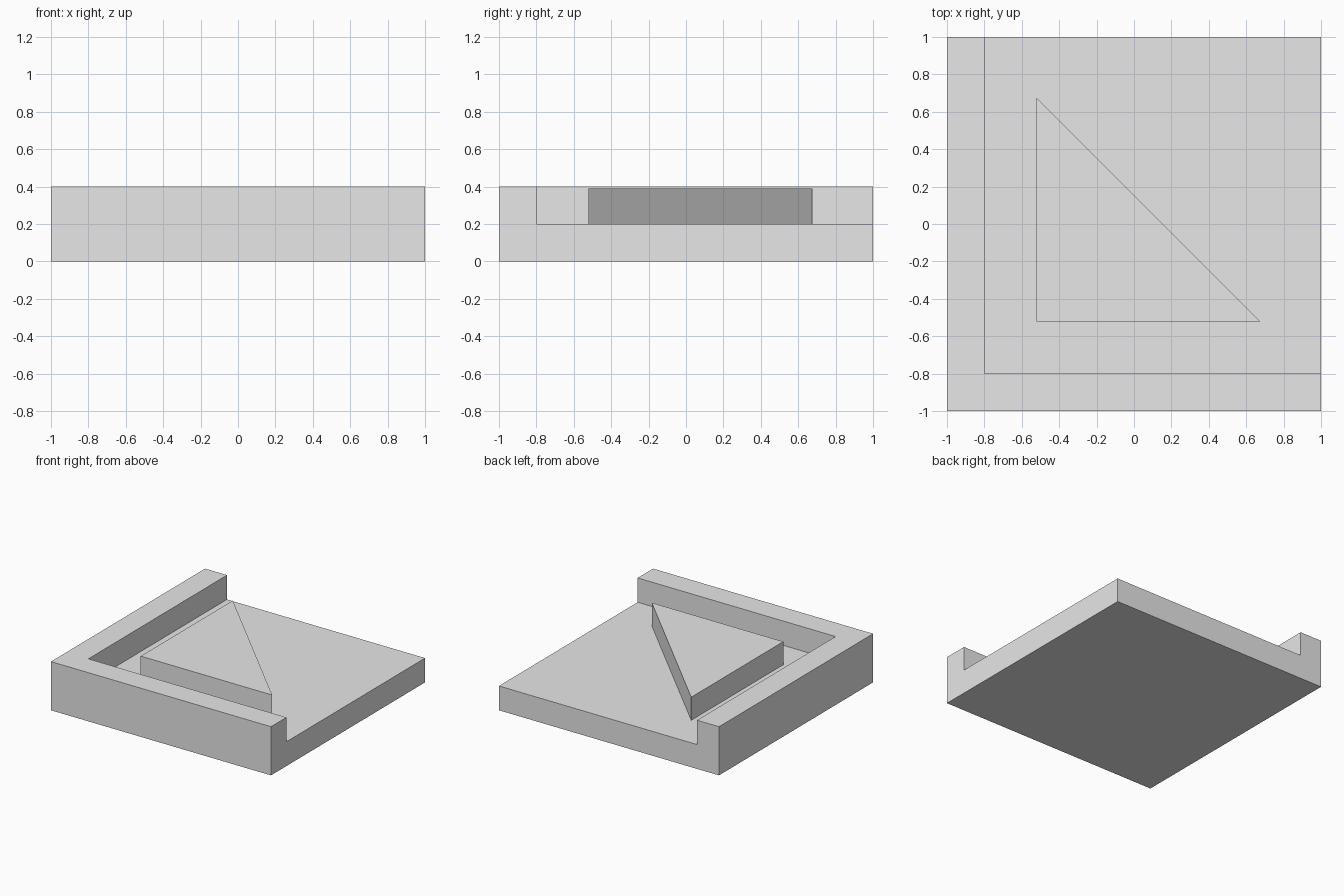
import bpy
import bmesh

cube = bpy.data.objects.get("Cube")
if cube:
    bpy.data.objects.remove(cube, do_unlink=True)

# Single plain grey finish
grey = bpy.data.materials.new("light_grey")
grey.use_nodes = True
colour = (0.8, 0.8, 0.8, 1)
grey.diffuse_color = colour
grey.node_tree.nodes["Principled BSDF"].inputs["Base Color"].default_value = colour


def prism(name, outline, bottom, top):
    """Extrude a flat outline upward into a closed solid."""
    bm = bmesh.new()
    face = bm.faces.new([bm.verts.new((x, y, bottom)) for x, y in outline])
    result = bmesh.ops.extrude_face_region(bm, geom=[face], use_keep_orig=True)
    raised = [v for v in result["geom"] if isinstance(v, bmesh.types.BMVert)]
    bmesh.ops.translate(bm, verts=raised, vec=(0, 0, top - bottom))
    bmesh.ops.recalc_face_normals(bm, faces=bm.faces)
    mesh = bpy.data.meshes.new(name)
    bm.to_mesh(mesh)
    bm.free()
    mesh.materials.append(grey)
    obj = bpy.data.objects.new(name, mesh)
    bpy.context.collection.objects.link(obj)
    return obj


FLOOR, RIM = 0.2, 0.4
INNER = -0.8

# Square base slab
prism("base_slab", [(-1, -1), (1, -1), (1, 1), (-1, 1)], 0, FLOOR)

# L-shaped rim along the front and right edges
prism("corner_rim",
      [(-1, -1), (1, -1), (1, INNER), (INNER, INNER), (INNER, 1), (-1, 1)],
      FLOOR, RIM)

# Raised right-angled triangle set inside the corner
near, far = -0.52, 0.675
prism("triangle_block", [(near, near), (far, near), (near, far)], FLOOR, 0.39)
